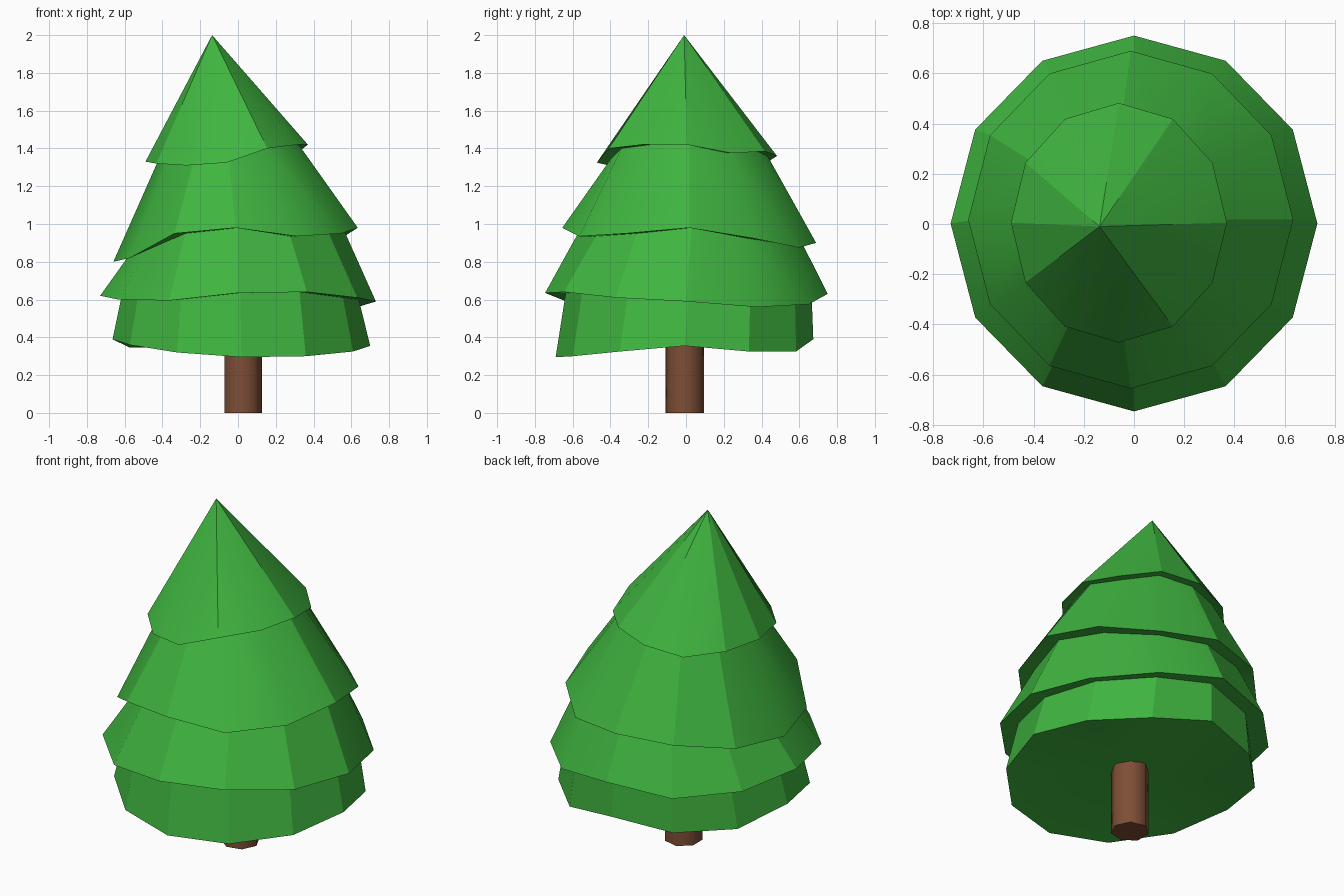
import bpy, bmesh
from math import sin, cos, pi, radians

if "Cube" in bpy.data.objects:
    bpy.data.objects.remove(bpy.data.objects["Cube"])

N = 12


def material(name, rgb):
    m = bpy.data.materials.new(name)
    m.diffuse_color = (*rgb, 1)
    m.use_nodes = True
    m.node_tree.nodes["Principled BSDF"].inputs["Base Color"].default_value = m.diffuse_color
    return m


def finish(bm, name, mat, angle):
    bmesh.ops.recalc_face_normals(bm, faces=bm.faces[:])
    me = bpy.data.meshes.new(name)
    bm.to_mesh(me)
    bm.free()
    ob = bpy.data.objects.new(name, me)
    bpy.context.collection.objects.link(ob)
    me.materials.append(mat)
    bpy.ops.object.select_all(action='DESELECT')
    ob.select_set(True)
    bpy.context.view_layer.objects.active = ob
    bpy.ops.object.shade_smooth_by_angle(angle=radians(angle))
    return ob


def ring(bm, cx, cy, rx, ry, zs, n=N):
    return [bm.verts.new((cx + rx * cos(2 * pi * i / n), cy + ry * sin(2 * pi * i / n), zs[i]))
            for i in range(n)]


def bridge(bm, a, b):
    n = len(a)
    for i in range(n):
        j = (i + 1) % n
        bm.faces.new((a[i], a[j], b[j], b[i]))


def fan(bm, a, co):
    v = bm.verts.new(co)
    for i in range(len(a)):
        bm.faces.new((a[i], a[(i + 1) % len(a)], v))


# Tier rims: centre x, centre y, radius x, radius y, wavy heights starting at +x
tiers = [
    (-0.06, 0.005, 0.43, 0.477,
     [1.42, 1.375, 1.385, 1.36, 1.32, 1.33, 1.33, 1.32, 1.31, 1.325, 1.40, 1.42]),
    (-0.013, 0.017, 0.647, 0.672,
     [0.98, 0.925, 0.875, 0.90, 0.88, 0.83, 0.80, 0.82, 0.95, 0.98, 0.935, 0.95]),
    (0.0, 0.002, 0.73, 0.748,
     [0.59, 0.56, 0.575, 0.63, 0.59, 0.60, 0.62, 0.60, 0.595, 0.635, 0.64, 0.61]),
    (0.018, -0.008, 0.682, 0.682,
     [0.355, 0.325, 0.325, 0.39, 0.35, 0.345, 0.39, 0.36, 0.32, 0.295, 0.30, 0.325]),
]

# Foliage: one stepped shell from tip to closed underside
bm = bmesh.new()
upper = None
for k, (cx, cy, rx, ry, zs) in enumerate(tiers):
    rim = ring(bm, cx, cy, rx, ry, zs)
    if upper is None:
        fan(bm, rim, (-0.137, -0.01, 2.0))
    else:
        bridge(bm, upper, rim)
    if k < 3:
        # necks are flatter than the rims and sit a little towards the back right
        mean = sum(zs) / N
        upper = ring(bm, cx + 0.012, cy + 0.012, rx * 0.86, ry * 0.87,
                     [max(z, 0.6 * mean + 0.4 * z) for z in zs])
        bridge(bm, rim, upper)
    else:
        fan(bm, rim, (0.02, 0, 0.39))
finish(bm, "foliage", material("leaf_green", (0.05, 0.46, 0.05)), 25)

# Trunk: seven-sided post
bm = bmesh.new()
low = ring(bm, 0.022, -0.007, 0.104, 0.104, [0] * 7, 7)
top = ring(bm, 0.022, -0.007, 0.104, 0.104, [0.42] * 7, 7)
bridge(bm, low, top)
bm.faces.new(low)
bm.faces.new(top)
finish(bm, "trunk", material("bark_brown", (0.21, 0.077, 0.037)), 55)
